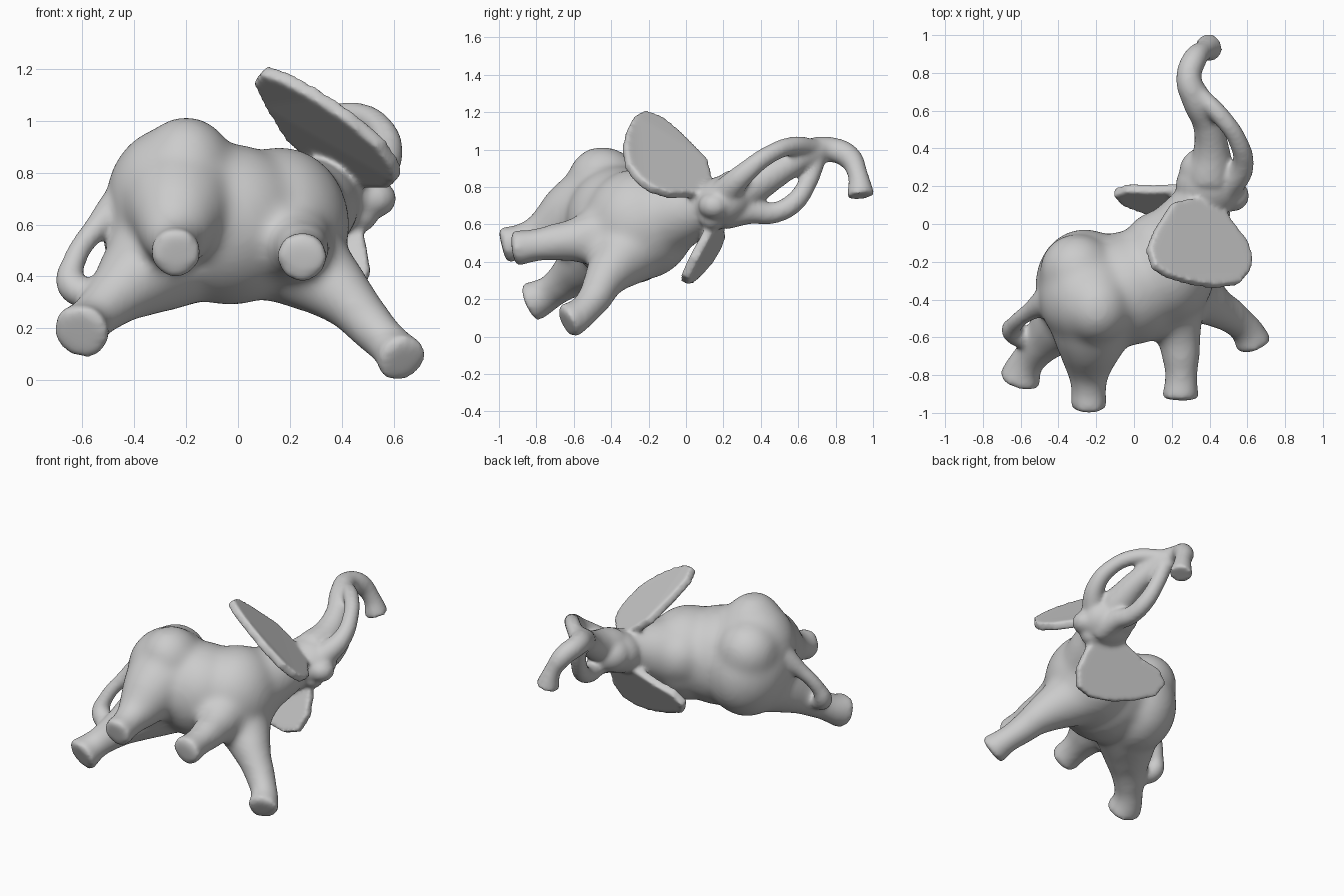
import bpy, bmesh, math
from mathutils import Matrix, Vector

if "Cube" in bpy.data.objects:
    bpy.data.objects.remove(bpy.data.objects["Cube"])

grey = bpy.data.materials.new("stone_grey")
grey.use_nodes = True
colour = (0.6, 0.6, 0.6, 1)
grey.diffuse_color = colour
grey.node_tree.nodes["Principled BSDF"].inputs["Base Color"].default_value = colour

body = bmesh.new()  # parts are gathered here, then fused into one skin


def ellipsoid(centre, radii, tilt=0):
    m = (Matrix.Translation(centre) @ Matrix.Rotation(math.radians(tilt), 4, 'X')
         @ Matrix.Diagonal((*radii, 1)))
    bmesh.ops.create_uvsphere(body, u_segments=32, v_segments=20, radius=1, matrix=m)


def evaluated_mesh(ob):
    bpy.context.view_layer.update()
    return bpy.data.meshes.new_from_object(
        ob.evaluated_get(bpy.context.evaluated_depsgraph_get()))


def limb(points):
    """Smooth tapering tube through (x, y, z, radius) points."""
    curve = bpy.data.curves.new("limb_path", 'CURVE')
    curve.dimensions = '3D'
    curve.bevel_depth = 1
    curve.bevel_resolution = 6
    curve.use_fill_caps = True
    spline = curve.splines.new('BEZIER')
    spline.radius_interpolation = 'CARDINAL'
    spline.bezier_points.add(len(points) - 1)
    for p, (x, y, z, r) in zip(spline.bezier_points, points):
        p.co = (x, y, z)
        p.radius = r
        p.handle_left_type = p.handle_right_type = 'AUTO'
    ob = bpy.data.objects.new("limb_path", curve)
    bpy.context.collection.objects.link(ob)
    mesh = evaluated_mesh(ob)
    part = bmesh.new()
    part.from_mesh(mesh)
    bmesh.ops.remove_doubles(part, verts=part.verts, dist=0.0005)
    bmesh.ops.recalc_face_normals(part, faces=part.faces)
    part.to_mesh(mesh)
    part.free()
    body.from_mesh(mesh)
    bpy.data.objects.remove(ob)
    bpy.data.meshes.remove(mesh)


def ear(outline, place, normal, thick):
    """Flat flap: a 2D outline laid on a slanted surface and given thickness."""
    offset = Vector(normal).normalized() * thick / 2
    sides = [[body.verts.new(Vector(place(*p)) + s * offset) for p in outline] for s in (1, -1)]
    n = len(outline)
    faces = [body.faces.new(sides[0]), body.faces.new(sides[1][::-1])]
    for i in range(n):
        j = (i + 1) % n
        faces.append(body.faces.new((sides[0][j], sides[0][i], sides[1][i], sides[1][j])))
    bmesh.ops.recalc_face_normals(body, faces=faces)


def fuse(name, voxel, iterations):
    """Turn the gathered parts into one object with a softened common skin."""
    mesh = bpy.data.meshes.new(name)
    body.to_mesh(mesh)
    body.clear()
    mesh.materials.append(grey)
    ob = bpy.data.objects.new(name, mesh)
    bpy.context.collection.objects.link(ob)
    remesh = ob.modifiers.new("fuse", 'REMESH')
    remesh.mode = 'VOXEL'
    remesh.voxel_size = voxel
    remesh.use_smooth_shade = True
    soften = ob.modifiers.new("soften", 'SMOOTH')
    soften.factor = 0.5
    soften.iterations = iterations
    return ob


# Torso: rump rising to a ridge, broad back, barrel, shoulders, withers
ellipsoid((-.26, -.33, .59), (.265, .30, .32), 30)
ellipsoid((-.24, -.38, .69), (.27, .27, .30), 30)
ellipsoid((-.20, -.42, .78), (.20, .21, .245), 30)
ellipsoid((-.30, -.25, .73), (.20, .20, .20))
ellipsoid((-.03, -.34, .60), (.31, .30, .315), 30)
ellipsoid((.16, -.25, .60), (.27, .30, .30), 30)
ellipsoid((.13, -.12, .64), (.19, .19, .19))

# Neck
limb([(.18, -.18, .62, .24), (.30, .02, .68, .18), (.38, .18, .72, .13)])

# Legs: two hind, two front
limb([(-.26, -.38, .50, .23), (-.42, -.56, .37, .15), (-.53, -.68, .27, .10),
      (-.59, -.77, .21, .10), (-.61, -.84, .18, .125)])
limb([(-.22, -.38, .72, .26), (-.23, -.60, .64, .205), (-.24, -.76, .55, .13),
      (-.24, -.88, .51, .095), (-.24, -.985, .485, .108)])
limb([(.15, -.30, .56, .23), (.23, -.56, .52, .135), (.25, -.73, .50, .10),
      (.25, -.83, .485, .09), (.245, -.93, .47, .108)])
limb([(.20, -.27, .49, .20), (.40, -.42, .33, .125), (.53, -.50, .19, .093),
      (.61, -.58, .11, .09), (.635, -.645, .075, .11)])

# Blend the torso, then carry on with the finer parts
torso = fuse("torso", 0.025, 10)
torso_mesh = evaluated_mesh(torso)
body.from_mesh(torso_mesh)
bpy.data.objects.remove(torso)
bpy.data.meshes.remove(torso_mesh)

# Head, forehead, jaw and brows
ellipsoid((.40, .20, .72), (.18, .17, .14), 20)
ellipsoid((.38, .28, .74), (.14, .13, .12))
ellipsoid((.52, .15, .70), (.09, .085, .075))
ellipsoid((.47, .14, .64), (.07, .07, .07))
for z in (.81, .67):
    ellipsoid((.33, .27, z), (.045, .045, .04))

# Trunk and tusks
limb([(.40, .25, .76, .13), (.41, .38, .82, .10), (.39, .52, .90, .078), (.33, .66, .98, .078),
      (.29, .77, 1.0, .068), (.32, .87, .96, .065), (.37, .92, .86, .055), (.40, .935, .75, .075)])
limb([(.50, .20, .76, .08), (.575, .31, .87, .06), (.55, .44, .97, .05),
      (.46, .57, 1.02, .05), (.35, .68, 1.01, .05)])
limb([(.44, .20, .66, .09), (.43, .34, .67, .07), (.41, .46, .66, .058), (.39, .57, .71, .055),
      (.36, .65, .82, .05), (.33, .70, .95, .05)])

# Tail curling down to the hind leg
limb([(-.40, -.38, .70, .11), (-.53, -.45, .60, .055), (-.63, -.53, .46, .045),
      (-.64, -.57, .37, .06), (-.54, -.62, .32, .06)])

# Ears
ear([(.30, .13), (.20, .11), (.11, -.03), (.07, -.13), (.10, -.23), (.18, -.28), (.30, -.315),
     (.43, -.335), (.55, -.32), (.605, -.26), (.62, -.19), (.59, -.09), (.52, .0), (.46, .09)],
    lambda x, y: (x, y, 1.165 - .679 * (x - .08) - .569 * (y + .15) - .126 * (x - .08) ** 2),
    (.74, .57, 1), .055)
ear([(.25, .64), (.10, .58), (-.04, .55), (-.11, .48), (-.07, .40), (.06, .34), (.20, .30),
     (.36, .285), (.47, .32), (.51, .42), (.49, .54), (.43, .66)],
    lambda x, z: (x, .16 - .15 * (x + .1) + .52 * (z - .47), z), (.15, 1, -.52), .055)

# One continuous soft skin
fuse("elephant", 0.013, 10)
body.free()
